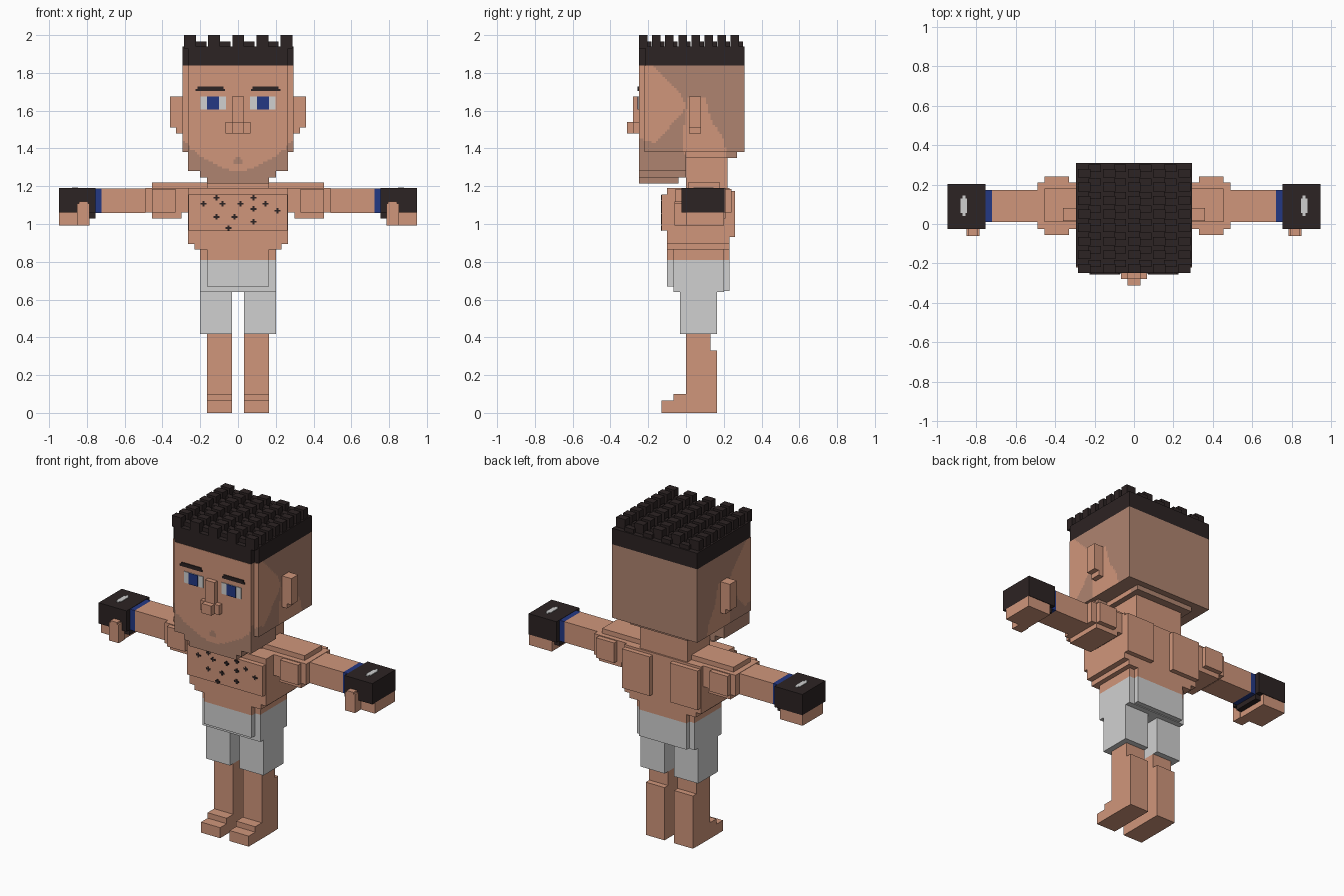
import bpy, bmesh, math
from mathutils import Vector

if "Cube" in bpy.data.objects:
    bpy.data.objects.remove(bpy.data.objects["Cube"])

def material(name, rgb):
    m = bpy.data.materials.new(name)
    lin = [((c / 255 + 0.055) / 1.055) ** 2.4 for c in rgb]
    m.diffuse_color = (*lin, 1)
    m.use_nodes = True
    m.node_tree.nodes["Principled BSDF"].inputs["Base Color"].default_value = m.diffuse_color
    return m

SKIN = material("skin", (208, 150, 123))
STUBBLE = material("stubble", (175, 132, 112))
HAIR = material("dark_hair", (44, 35, 35))
WHITE = material("off_white", (208, 208, 208))
BLUE = material("blue", (35, 56, 132))

def add_box(bm, x0, x1, y0, y1, z0, z1, cell=0):
    """Axis-aligned box; with a cell size its faces become a fine grid."""
    part = bmesh.new()
    bmesh.ops.create_cube(part, size=1)
    size = Vector((x1 - x0, y1 - y0, z1 - z0))
    if cell:
        for axis in range(3):
            edges = [e for e in part.edges
                     if abs((e.verts[0].co - e.verts[1].co)[axis]) > 1e-4]
            cuts = max(0, round(size[axis] / cell) - 1)
            if cuts:
                bmesh.ops.subdivide_edges(part, edges=edges, cuts=cuts, use_grid_fill=True)
    mid = Vector((x0 + x1, y0 + y1, z0 + z1)) / 2
    for v in part.verts:
        v.co = Vector(v.co[i] * size[i] + mid[i] for i in range(3))
    tmp = bpy.data.meshes.new("tmp")
    part.to_mesh(tmp)
    part.free()
    bm.from_mesh(tmp)
    bpy.data.meshes.remove(tmp)

def boxes(name, mats, items, mirror=False, cell=0, rule=None):
    """One object from a list of boxes, optionally repeated on the other side."""
    bm = bmesh.new()
    for b in items:
        add_box(bm, *b, cell=cell)
        if mirror:
            add_box(bm, -b[1], -b[0], *b[2:], cell=cell)
    if rule:
        bm.normal_update()
        for f in bm.faces:
            f.material_index = rule(f.calc_center_median(), f.normal)
    me = bpy.data.meshes.new(name)
    bm.to_mesh(me)
    bm.free()
    for m in mats:
        me.materials.append(m)
    ob = bpy.data.objects.new(name, me)
    bpy.context.collection.objects.link(ob)
    return ob

def inside(poly, a, b):
    hit = False
    for (x0, y0), (x1, y1) in zip(poly, poly[1:] + poly[:1]):
        if (y0 > b) != (y1 > b) and a < (x1 - x0) * (b - y0) / (y1 - y0) + x0:
            hit = not hit
    return hit

# Bare skin areas on the side of the head (y, z) and the beard line (|x|, z)
TEMPLE = [(-.26, 1.85), (-.18, 1.84), (-.035, 1.70), (0, 1.63), (-.02, 1.59),
          (-.065, 1.54), (-.125, 1.465), (-.165, 1.43), (-.26, 1.455)]
BEHIND_EAR = [(.01, 1.675), (.1, 1.675), (.135, 1.55), (.17, 1.49), (.2, 1.45),
              (.215, 1.35), (.02, 1.2), (-.02, 1.45), (0, 1.59)]
BEARD = [(0, 1.275), (.05, 1.285), (.1, 1.305), (.15, 1.33), (.2, 1.36), (.25, 1.40), (.3, 1.46)]

def head_paint(c, n):
    if n.y > 0.5:
        return 1
    if abs(n.x) > 0.5:
        return 0 if inside(TEMPLE, c.y, c.z) or inside(BEHIND_EAR, c.y, c.z) else 1
    if n.y < -0.5:
        if math.hypot(c.x, c.z - 1.333) < 0.021:
            return 1
        for (x0, z0), (x1, z1) in zip(BEARD, BEARD[1:]):
            if x0 <= abs(c.x) <= x1:
                return int(c.z < z0 + (z1 - z0) * (abs(c.x) - x0) / (x1 - x0))
    return 1

# Head, jaw and chin
boxes("head", [SKIN, STUBBLE], [
    (-.265, .265, -.25, .31, 1.38, 1.84),
    (-.265, .265, -.25, 0, 1.28, 1.38),
    (-.2, .2, -.25, 0, 1.245, 1.28),
    (-.165, .165, -.25, -.04, 1.215, 1.245),
    (-.2, .2, 0, .27, 1.35, 1.38)], cell=0.012, rule=head_paint)
boxes("head_side", [SKIN, STUBBLE], [(.265, .295, -.22, .31, 1.38, 1.84)],
      mirror=True, cell=0.012, rule=head_paint)
boxes("ear", [SKIN], [(.295, .36, .015, .08, 1.51, 1.675),
                      (.295, .328, .015, .08, 1.48, 1.51)], mirror=True)
boxes("nose", [SKIN], [(-.033, .033, -.28, -.25, 1.54, 1.675),
                       (-.065, .065, -.28, -.25, 1.48, 1.54),
                       (-.033, .033, -.312, -.28, 1.48, 1.54)])
boxes("neck", [SKIN], [(-.165, .165, 0, .22, 1.19, 1.36)])

# Eyes and brows
boxes("eye_white", [WHITE], [(.063, .198, -.254, -.25, 1.605, 1.675)], mirror=True)
boxes("iris", [BLUE], [(.1, .164, -.257, -.25, 1.605, 1.675)], mirror=True)
boxes("eyebrow", [HAIR], [(.078, .215, -.256, -.25, 1.714, 1.728),
                          (.07, .225, -.256, -.25, 1.704, 1.716)], mirror=True)

# Hair cap with staggered tufts
hair = [(-.265, .265, -.248, .31, 1.84, 1.94), (-.295, .295, -.215, .31, 1.84, 1.94)]
for r in range(8):
    y = -.248 + r * .069
    for i in range(5):
        x = -.285 + i * .1275
        hair.append((x, x + .063, y, y + .045, 1.93, 2.0))
        if i < 4:
            hair.append((x + .055, x + .118, y + .03, y + .066, 1.93, 1.966))
boxes("hair", [HAIR], hair)

# Torso
boxes("torso", [SKIN], [
    (-.265, .265, -.1, .23, .895, 1.19),
    (-.23, .23, -.1, .23, .865, .895),
    (-.2, .2, -.065, .2, .81, .865),
    (-.165, .165, -.1, .23, .81, .865)])
boxes("chest_plate", [SKIN], [(-.262, .262, -.13, -.1, .965, 1.155)])
boxes("back_plate", [SKIN], [(.07, .262, .23, .26, .93, 1.175)], mirror=True)
boxes("collar", [SKIN], [(-.455, .455, .01, .18, 1.18, 1.22)])

# Chest hair: small crosses
SPOTS = [(-.183, 1.107), (-.114, 1.139), (-.082, 1.107), (.013, 1.107), (.082, 1.139),
         (.146, 1.107), (-.114, 1.038), (-.018, 1.038), (.082, 1.08), (.082, 1.012),
         (.209, 1.07), (-.05, .978)]
boxes("chest_hair", [HAIR], [b for x, z in SPOTS for b in (
    (x - .016, x + .016, -.133, -.13, z - .005, z + .005),
    (x - .005, x + .005, -.133, -.13, z - .014, z + .014))])

# Shorts
boxes("shorts", [WHITE], [
    (-.2, .2, -.065, .2, .64, .81),
    (-.165, .165, -.1, -.065, .67, .81),
    (-.165, .165, .2, .23, .645, .81)])
boxes("shorts_leg", [WHITE], [(.033, .2, -.033, .165, .418, .64)], mirror=True)

# Legs and feet
boxes("leg", [SKIN], [(.033, .165, 0, .13, 0, .418),
                      (.033, .163, .13, .165, 0, .33)], mirror=True)
boxes("foot", [SKIN], [(.033, .165, -.13, 0, 0, .066),
                       (.033, .165, -.065, 0, .066, .1)], mirror=True)

# Arms
boxes("shoulder", [SKIN], [(.265, .49, -.025, .21, 1.06, 1.19),
                           (.3, .455, -.025, .21, 1.03, 1.19),
                           (.33, .455, -.055, .24, 1.06, 1.185)], mirror=True)
boxes("forearm", [SKIN], [(.49, .722, .01, .172, 1.058, 1.188)], mirror=True)
boxes("wristband", [BLUE], [(.722, .755, .01, .172, 1.058, 1.188)], mirror=True)

# Gloves, fingers and thumb
boxes("glove", [HAIR], [(.755, .948, -.025, .203, 1.06, 1.19),
                        (.755, .79, .005, .175, 1.028, 1.06)], mirror=True)
boxes("fingers", [SKIN], [(.79, .948, 0, .2, .993, 1.06)], mirror=True)
boxes("thumb", [SKIN], [(.785, .852, -.06, .0, .993, 1.108),
                        (.795, .842, -.06, -.025, 1.108, 1.12)], mirror=True)
boxes("glove_badge", [WHITE], [(.848, .88, .055, .13, 1.19, 1.194),
                               (.856, .872, .04, .145, 1.19, 1.194)], mirror=True)
